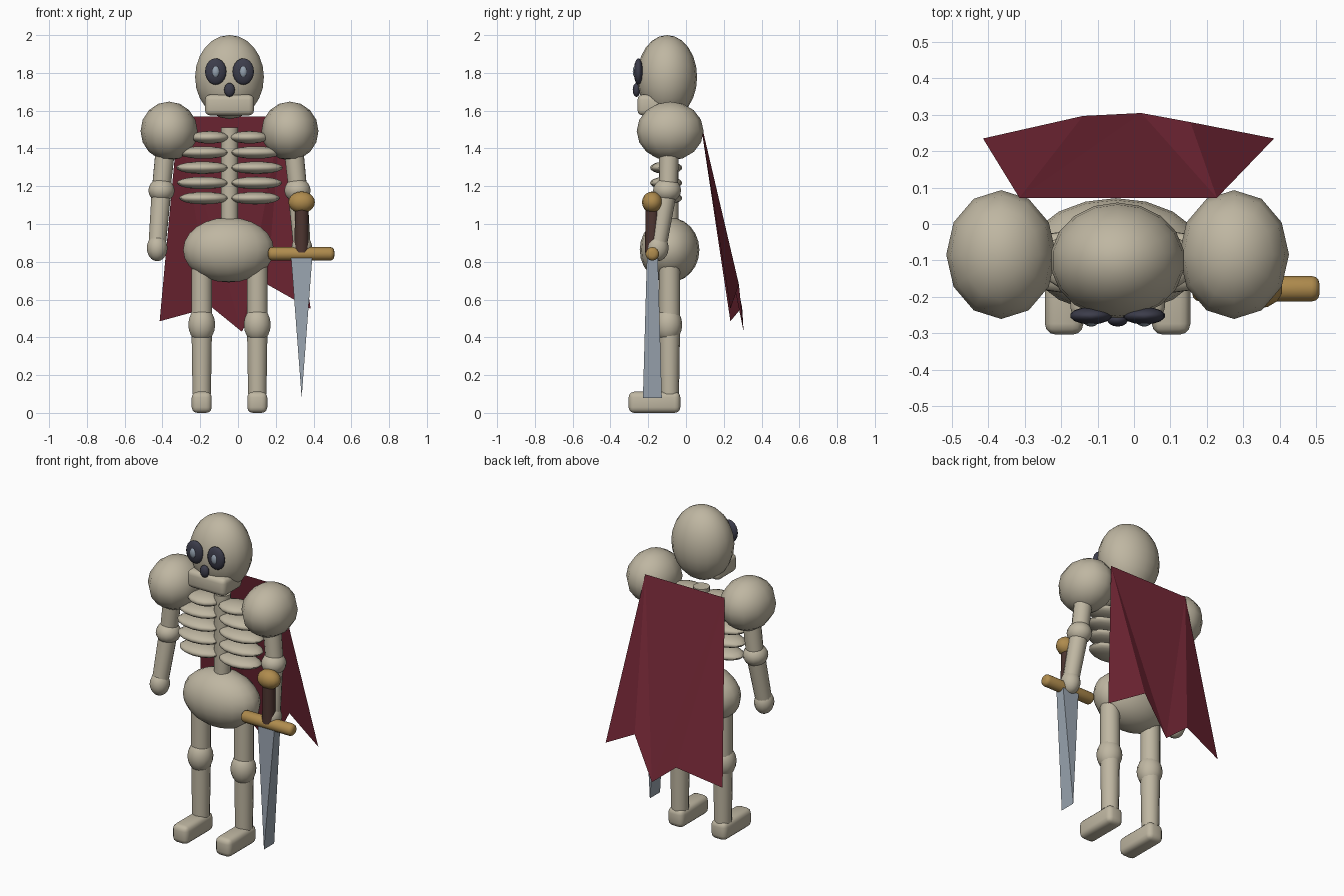
import bpy, bmesh
from mathutils import Vector, Matrix

default = bpy.data.objects.get("Cube")
if default:
    bpy.data.objects.remove(default, do_unlink=True)


def material(name, rgb, metal=0.0):
    m = bpy.data.materials.new(name)
    m.use_nodes = True
    m.diffuse_color = (*rgb, 1)
    m.node_tree.nodes["Principled BSDF"].inputs["Base Color"].default_value = (*rgb, 1)
    return m


BONE = material("bone", (0.52, 0.47, 0.36))
DARK = material("dark_socket", (0.045, 0.046, 0.07))
GLINT = material("pale_pupil", (0.30, 0.36, 0.43))
RED = material("cape_red", (0.18, 0.021, 0.038))
BRASS = material("brass", (0.43, 0.26, 0.075))
LEATHER = material("brown_leather", (0.075, 0.036, 0.03))
STEEL = material("steel", (0.32, 0.37, 0.43))

MID = -0.045   # body centre line
BACK = -0.087  # depth of the main body axis
SIDES = (("right", -1), ("left", 1))


def finish(name, bm, mat, smooth=True):
    bmesh.ops.recalc_face_normals(bm, faces=bm.faces)
    mesh = bpy.data.meshes.new(name)
    bm.to_mesh(mesh)
    bm.free()
    mesh.materials.append(mat)
    ob = bpy.data.objects.new(name, mesh)
    bpy.context.collection.objects.link(ob)
    if smooth:
        bpy.ops.object.select_all(action="DESELECT")
        ob.select_set(True)
        bpy.context.view_layer.objects.active = ob
        bpy.ops.object.shade_smooth_by_angle(angle=0.9)
    return ob


def ball(name, centre, radii, mat=BONE, segments=14, rings=10):
    bm = bmesh.new()
    bmesh.ops.create_uvsphere(bm, u_segments=segments, v_segments=rings, radius=1)
    bm.transform(Matrix.Translation(centre) @ Matrix.Diagonal((*radii, 1)))
    return finish(name, bm, mat)


def rod(name, start, end, r1, r2, mat=BONE, bevel=0.0):
    a, b = Vector(start), Vector(end)
    d = b - a
    bm = bmesh.new()
    bmesh.ops.create_cone(bm, cap_ends=True, segments=14, radius1=r1, radius2=r2, depth=d.length)
    if bevel:
        rims = [e for e in bm.edges if abs(e.verts[0].co.z - e.verts[1].co.z) < 1e-5]
        bmesh.ops.bevel(bm, geom=rims, offset=bevel, segments=3, affect="EDGES", profile=0.5)
    turn = d.to_track_quat("Z", "Y").to_matrix().to_4x4()
    bm.transform(Matrix.Translation((a + b) / 2) @ turn)
    return finish(name, bm, mat)


def block(name, low, high, bevel, mat=BONE):
    lo, hi = Vector(low), Vector(high)
    bm = bmesh.new()
    bmesh.ops.create_cube(bm, size=1)
    bm.transform(Matrix.Translation((lo + hi) / 2) @ Matrix.Diagonal((*(hi - lo), 1)))
    bmesh.ops.bevel(bm, geom=bm.edges[:], offset=bevel, segments=3, affect="EDGES", profile=0.5)
    return finish(name, bm, mat)


def flat_mesh(name, points, faces, mat):
    bm = bmesh.new()
    vs = [bm.verts.new(p) for p in points]
    for f in faces:
        bm.faces.new([vs[i] for i in f])
    return finish(name, bm, mat, smooth=False)


# Head
ball("skull", (MID, -0.1, 1.778), (0.185, 0.159, 0.222), segments=18, rings=12)
block("jaw", (MID - 0.13, -0.257, 1.575), (MID + 0.13, -0.07, 1.685), 0.028)
ball("nose_hole", (MID, -0.262, 1.71), (0.029, 0.02, 0.037), DARK)
for side, s in SIDES:
    ball(side + "_eye_socket", (MID + s * 0.073, -0.252, 1.807), (0.058, 0.024, 0.07), DARK)
    ball(side + "_pupil", (MID + s * 0.073, -0.267, 1.807), (0.021, 0.015, 0.032), GLINT)

# Trunk
rod("spine", (MID, BACK, 0.95), (MID, BACK, 1.51), 0.047, 0.047)
ball("pelvis", (MID - 0.005, BACK, 0.863), (0.244, 0.158, 0.172), segments=18, rings=12)
for row, reach in enumerate((0.135, 0.141, 0.143, 0.138, 0.105)):
    z = 1.137 + row * 0.0805
    for side, s in SIDES:
        ball(f"{side}_rib_{row + 1}", (MID + s * reach, -0.105, z), (reach, 0.085, 0.033))

# Limbs
for side, s in SIDES:
    def at(off, y, z):
        return (MID + s * off, y, z)

    ball(side + "_shoulder", at(0.32, -0.084, 1.492), (0.151, 0.177, 0.156), segments=12, rings=8)
    rod(side + "_upper_arm", at(0.332, BACK, 1.47), at(0.362, -0.095, 1.18), 0.053, 0.05)
    ball(side + "_elbow", at(0.36, -0.1, 1.178), (0.071, 0.074, 0.064))
    rod(side + "_forearm", at(0.36, -0.1, 1.18), at(0.383, -0.148, 0.89), 0.053, 0.047)
    ball(side + "_hand", at(0.383, -0.152, 0.873), (0.056, 0.06, 0.07))

    rod(side + "_thigh", at(0.147, BACK, 0.8), at(0.147, BACK, 0.45), 0.056, 0.056)
    ball(side + "_knee", at(0.147, -0.093, 0.467), (0.073, 0.073, 0.094))
    rod(side + "_shin", at(0.147, BACK, 0.48), at(0.147, BACK, 0.1), 0.056, 0.05)
    block(side + "_foot", at(0.147 - s * 0.053, -0.304, 0), at(0.147 + s * 0.053, -0.03, 0.112), 0.03) \
        if s > 0 else block(side + "_foot", at(0.2, -0.304, 0), at(0.094, -0.03, 0.112), 0.03)

# Sword
SX, SY = 0.337, -0.178
ball("sword_pommel", (SX, SY, 1.115), (0.072, 0.055, 0.057), BRASS)
rod("sword_grip", (SX, SY, 0.85), (SX, SY, 1.11), 0.039, 0.036, LEATHER)
rod("sword_guard", (0.16, SY, 0.842), (0.51, SY, 0.842), 0.036, 0.036, BRASS, bevel=0.022)
blade = [(SX + a * 0.056, SY + b * 0.029, 0.82) for a, b in ((-1, -1), (1, -1), (1, 1), (-1, 1))]
blade += [(SX, SY - 0.05, 0.08), (SX, SY + 0.05, 0.08)]
flat_mesh("sword_blade", blade,
          [(0, 1, 2, 3), (0, 1, 4), (2, 3, 5), (1, 2, 5, 4), (3, 0, 4, 5)], STEEL)

# Ragged cape
cape = [(-0.315, 0.072, 1.57), (0.228, 0.072, 1.57),
        (0.385, 0.235, 0.55), (0.155, 0.28, 0.68), (0.02, 0.305, 0.43),
        (-0.14, 0.297, 0.56), (-0.415, 0.235, 0.485)]
flat_mesh("cape", cape, [(1, 2, 3), (1, 3, 4), (0, 1, 4), (0, 4, 5), (0, 5, 6)], RED)
